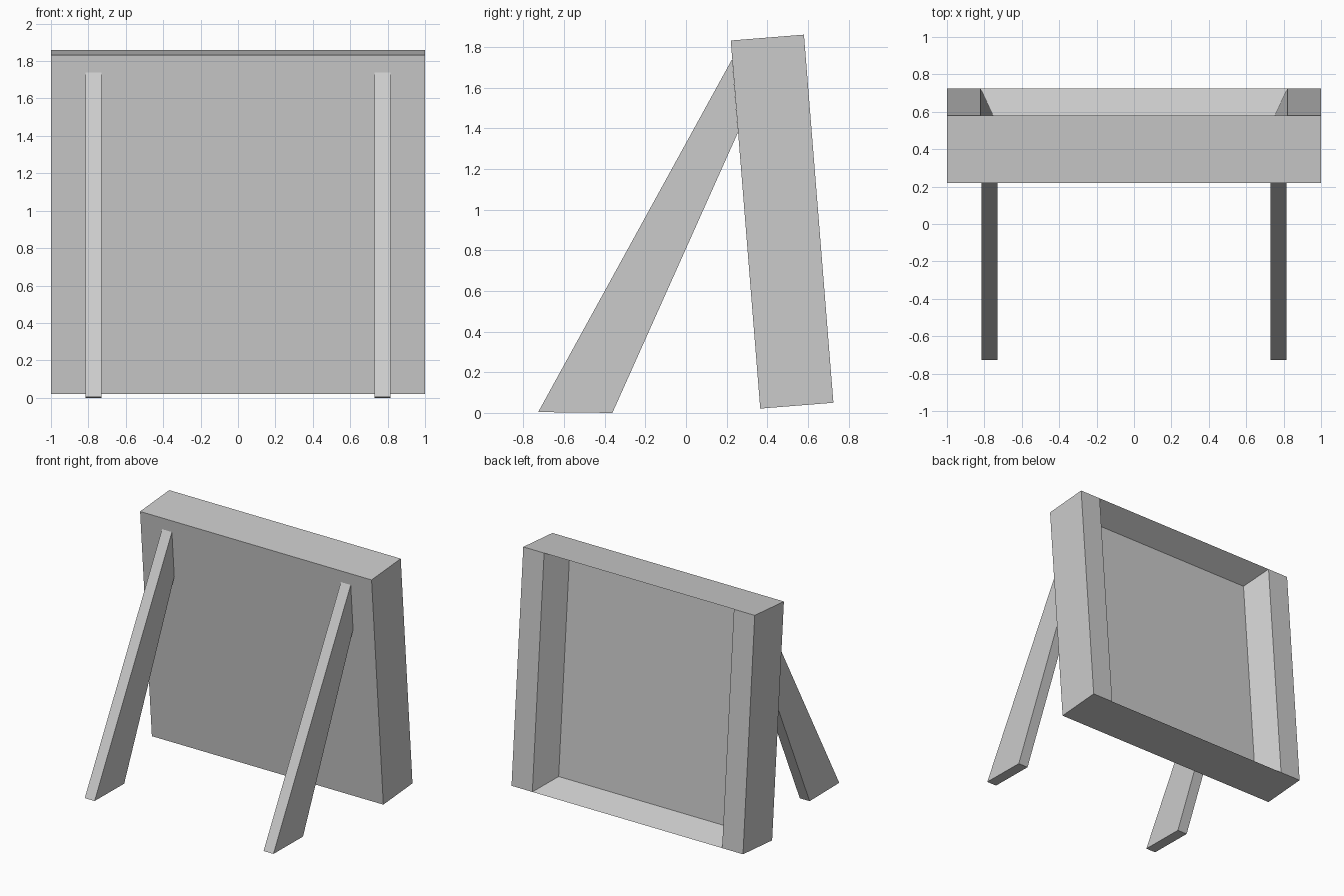
import bpy, bmesh
from math import atan2
from mathutils import Matrix

if "Cube" in bpy.data.objects:
    bpy.data.objects.remove(bpy.data.objects["Cube"])


def finish(name, bm):
    bmesh.ops.recalc_face_normals(bm, faces=bm.faces)
    mesh = bpy.data.meshes.new(name)
    bm.to_mesh(mesh)
    bm.free()
    obj = bpy.data.objects.new(name, mesh)
    bpy.context.collection.objects.link(obj)
    return obj


# Leaning board: local x = width, -y = towards the front, z = height
H, THICK, RECESS, LIP = 1.816, 0.361, 0.19, 0.085
xs = [-1, -0.82, -0.73, 0.73, 0.82, 1]
zs = [0, LIP, H - LIP, H]
bm = bmesh.new()

# Back face grid whose middle panel is pushed in with sloping walls
grid = [[bm.verts.new((x, -RECESS if i in (2, 3) and j in (1, 2) else 0, z))
         for j, z in enumerate(zs)] for i, x in enumerate(xs)]
for i in range(5):
    for j in range(3):
        a, b = grid[i][j], grid[i + 1][j]
        c, d = grid[i + 1][j + 1], grid[i][j + 1]
        if i in (1, 3) and j in (0, 2):
            # Corner cells fold from the outer corner to the panel corner
            if (i == 1) == (j == 0):
                bm.faces.new((a, b, c))
                bm.faces.new((a, c, d))
            else:
                bm.faces.new((a, b, d))
                bm.faces.new((b, c, d))
        else:
            bm.faces.new((a, b, c, d))

# Front face and the four outer sides
bl, br, tr, tl = [bm.verts.new((x, -THICK, z))
                  for x, z in ((-1, 0), (1, 0), (1, H), (-1, H))]
bm.faces.new((bl, br, tr, tl))
bm.faces.new([col[0] for col in grid] + [br, bl])
bm.faces.new([col[3] for col in grid] + [tr, tl])
bm.faces.new(grid[0] + [tl, bl])
bm.faces.new(grid[5] + [tr, br])
board = finish("board", bm)
board.matrix_world = (Matrix.Translation((0, 0.725, 0.05))
                      @ Matrix.Rotation(atan2(0.145, 1.81), 4, 'X'))

# Slanted support legs: side profile extruded in x, then mirrored
profile = [(-0.727, 0.004), (-0.362, 0), (0.256, 1.38), (0.227, 1.74)]
bm = bmesh.new()
face = bm.faces.new([bm.verts.new((0.73, y, z)) for y, z in profile])
ext = bmesh.ops.extrude_face_region(bm, geom=[face], use_keep_orig=True)
bmesh.ops.translate(bm, vec=(0.085, 0, 0),
                    verts=[g for g in ext["geom"] if isinstance(g, bmesh.types.BMVert)])
legs = finish("support_legs", bm)
legs.modifiers.new("Mirror", 'MIRROR')
